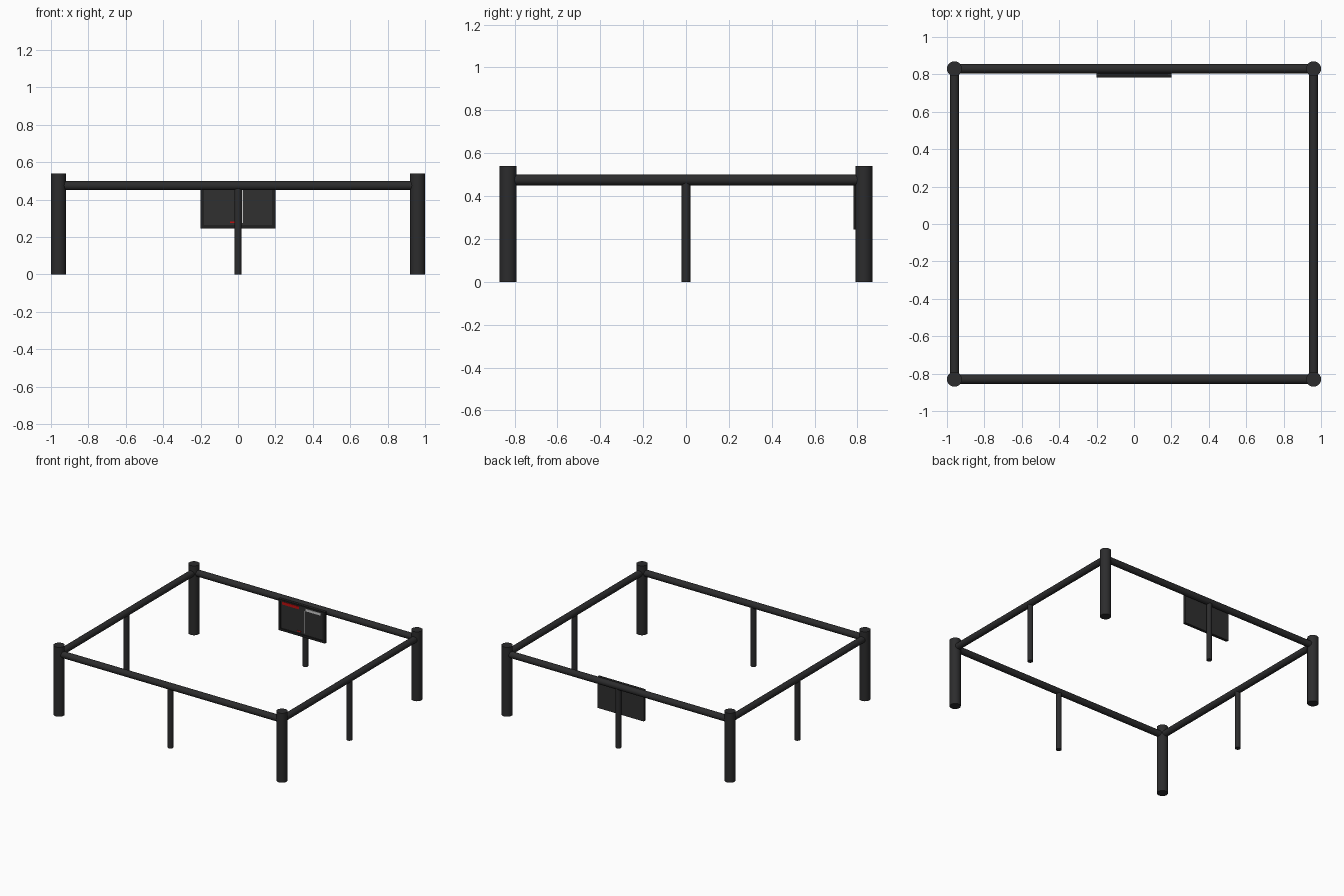
import bpy, math

if "Cube" in bpy.data.objects:
    bpy.data.objects.remove(bpy.data.objects["Cube"])

def mat(name, col):
    m = bpy.data.materials.new(name)
    m.diffuse_color = (*col, 1)
    m.use_nodes = True
    m.node_tree.nodes["Principled BSDF"].inputs["Base Color"].default_value = m.diffuse_color
    return m

STEEL = mat("dark_steel", (0.025, 0.025, 0.026))
FRAME = mat("frame_black", (0.014, 0.014, 0.014))
PANEL = mat("panel_grey", (0.029, 0.029, 0.029))
RED = mat("red", (0.5, 0.005, 0.005))
WHITE = mat("white", (0.6, 0.6, 0.6))

def tube(name, loc, r, length, axis='Z', sides=24):
    rot = {'X': (0, math.pi / 2, 0), 'Y': (math.pi / 2, 0, 0), 'Z': (0, 0, 0)}[axis]
    bpy.ops.mesh.primitive_cylinder_add(vertices=sides, radius=r, depth=length, location=loc, rotation=rot)
    o = bpy.context.object
    o.name = name
    o.data.materials.append(STEEL)
    bpy.ops.object.shade_smooth_by_angle(angle=math.radians(40))

def box(name, x0, x1, y0, y1, z0, z1, m):
    bpy.ops.mesh.primitive_cube_add(size=1, location=((x0 + x1) / 2, (y0 + y1) / 2, (z0 + z1) / 2))
    o = bpy.context.object
    o.name = name
    o.scale = (x1 - x0, y1 - y0, z1 - z0)
    bpy.ops.object.transform_apply(location=False, rotation=False, scale=True)
    o.data.materials.append(m)

X, Y, H, RZ = 0.96, 0.83, 0.54, 0.475

# corner posts
for sx in (-1, 1):
    for sy in (-1, 1):
        tube("corner_post", (sx * X, sy * Y, H / 2), 0.04, H)

# rails and their thin middle supports
for s in (-1, 1):
    tube("long_rail", (0, s * Y, RZ), 0.025, 2 * X, 'X')
    tube("side_rail", (s * X, 0, RZ), 0.025, 2 * Y, 'Y')
    tube("long_support", (0, s * Y, RZ / 2), 0.02, RZ)
    tube("side_support", (s * X, 0, RZ / 2), 0.02, RZ)

# hanging board: panel with raised frame
B, T, W, E = 0.245, 0.488, 0.2, 0.018
box("board_panel", -W + E, W - E, 0.788, 0.804, B + E, T - E * 0.6, PANEL)
box("board_back", -W, W, 0.796, 0.805, B, T, PANEL)
for s in (-1, 1):
    xs = sorted((s * W, s * (W - E)))
    box("frame_side", xs[0], xs[1], 0.782, 0.803, B, T, FRAME)
box("frame_bottom", -W + E, W - E, 0.782, 0.803, B, B + E, FRAME)
box("frame_top", -W + E, W - E, 0.782, 0.803, T - E * 0.6, T, FRAME)

# plain coloured stripes on the board
box("red_stripe", -0.17, -0.025, 0.785, 0.789, 0.45, 0.472, RED)
box("white_stripe", 0.03, 0.16, 0.785, 0.789, 0.451, 0.47, WHITE)
box("white_divider", 0.022, 0.027, 0.786, 0.789, 0.275, 0.45, WHITE)
box("red_dash", -0.042, -0.01, 0.786, 0.789, 0.275, 0.283, RED)
